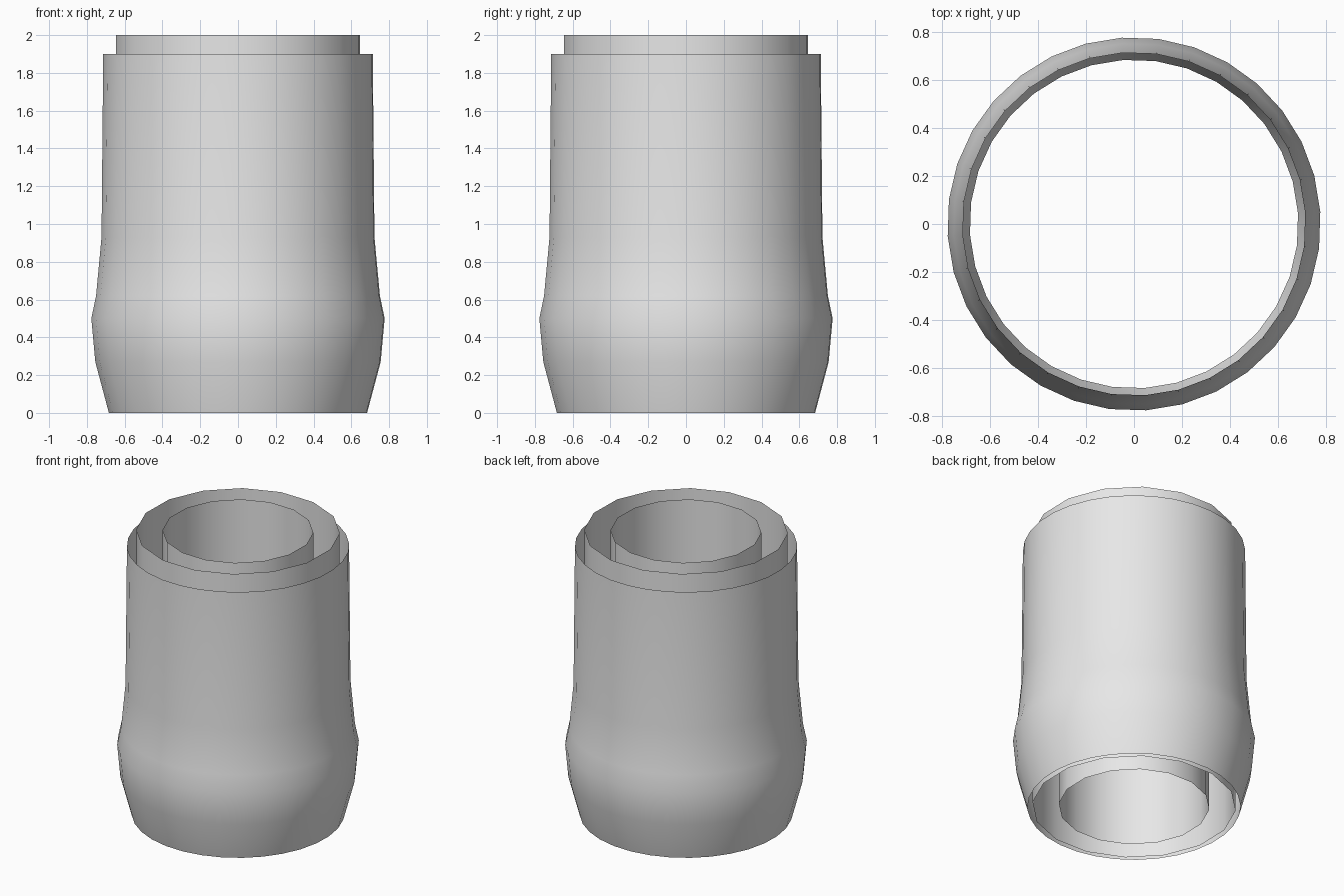
import bpy, bmesh, math

if "Cube" in bpy.data.objects:
    bpy.data.objects.remove(bpy.data.objects["Cube"])

grey = bpy.data.materials.new("light_grey")
grey.diffuse_color = (0.8, 0.8, 0.8, 1)
grey.use_nodes = True
grey.node_tree.nodes["Principled BSDF"].inputs["Base Color"].default_value = grey.diffuse_color


def open_tube(name, profile, sides, offset_deg):
    """Revolve a (radius, height) profile into an open, smooth tube."""
    bm = bmesh.new()
    rings = []
    for r, z in profile:
        ring = []
        for i in range(sides):
            a = math.radians(offset_deg) + 2 * math.pi * i / sides
            ring.append(bm.verts.new((r * math.cos(a), r * math.sin(a), z)))
        rings.append(ring)
    for low, high in zip(rings, rings[1:]):
        for i in range(sides):
            j = (i + 1) % sides
            face = bm.faces.new((low[i], low[j], high[j], high[i]))
            face.smooth = True
    mesh = bpy.data.meshes.new(name)
    bm.to_mesh(mesh)
    bm.free()
    mesh.materials.append(grey)
    obj = bpy.data.objects.new(name, mesh)
    bpy.context.collection.objects.link(obj)
    return obj


# Outer shell: flared belly near the base, nearly straight above
open_tube("outer_shell", [(0.685, 0), (0.757, 0.27), (0.778, 0.5),
                          (0.753, 0.62), (0.724, 0.93), (0.715, 1.9)], 32, 3.7)

# Two straight liners, open at both ends
open_tube("middle_tube", [(0.655, 0), (0.655, 2)], 16, 10)
open_tube("inner_tube", [(0.485, 0), (0.485, 2)], 16, 10)
